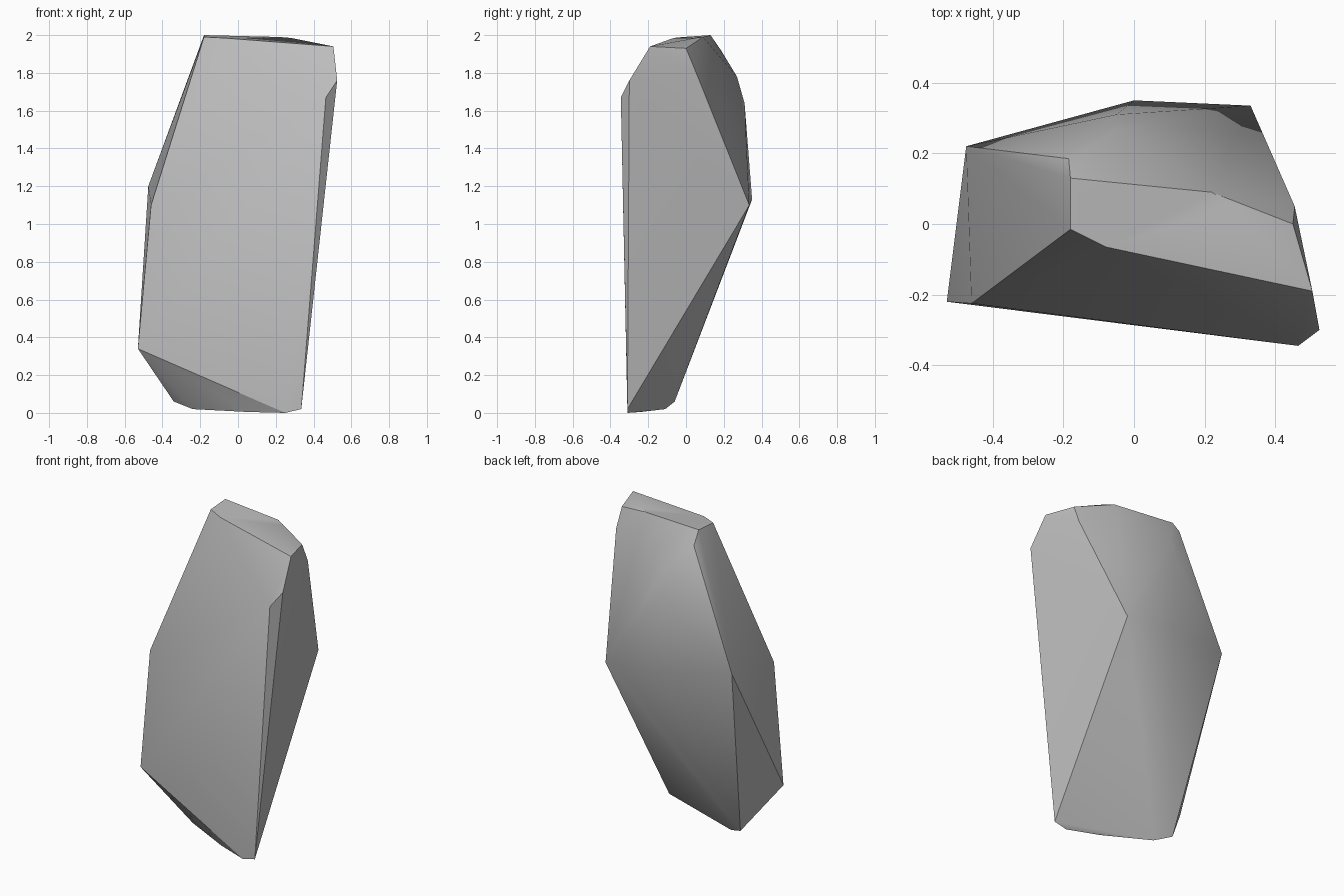
import bpy
import bmesh
import math

# Remove the default object only
default_cube = bpy.data.objects.get("Cube")
if default_cube:
    bpy.data.objects.remove(default_cube, do_unlink=True)


def make_material(name, colour):
    material = bpy.data.materials.new(name)
    material.use_nodes = True
    material.diffuse_color = colour
    for node in material.node_tree.nodes:
        if node.type == "BSDF_PRINCIPLED":
            node.inputs["Base Color"].default_value = colour
            node.inputs["Roughness"].default_value = 0.8
    return material


def convex_stone(name, corner_groups, material, smooth_angle):
    """Wrap the chipped corners in a convex skin, smooth over shallow edges."""
    bm = bmesh.new()
    for group in corner_groups:
        for corner in group:
            bm.verts.new(corner)
    result = bmesh.ops.convex_hull(bm, input=bm.verts[:])
    leftover = set(result["geom_interior"]) | set(result["geom_unused"])
    loose = [item for item in leftover if isinstance(item, bmesh.types.BMVert)]
    bmesh.ops.delete(bm, geom=loose, context="VERTS")
    bmesh.ops.recalc_face_normals(bm, faces=bm.faces[:])

    mesh = bpy.data.meshes.new(name)
    bm.to_mesh(mesh)
    bm.free()
    mesh.materials.append(material)
    stone = bpy.data.objects.new(name, mesh)
    bpy.context.collection.objects.link(stone)

    bpy.ops.object.select_all(action="DESELECT")
    bpy.context.view_layer.objects.active = stone
    stone.select_set(True)
    bpy.ops.object.shade_smooth_by_angle(angle=smooth_angle)
    return stone


# Tilted crown facet at the top
crown = [
    (-.18, .13, 2), (-.18, -.015, 1.99), (-.08, -.065, 1.985),
    (.505, -.19, 1.94), (.45, 0, 1.93), (.28, .05, 1.985), (.22, .09, 1.99),
]

# Chipped shoulders just below the crown, front then back
shoulders = [
    (.525, -.3, 1.76), (.465, -.345, 1.67), (.455, .05, 1.81),
    (-.185, .185, 1.92), (-.05, .27, 1.78), (-.05, .31, 1.64),
]

# Widest ring around the middle
waist = [
    (-.475, .22, 1.2), (-.46, -.225, 1.1), (0, .35, 1.13), (.33, .335, 1.1),
]

# Narrow foot, with the low corner on one side
foot = [
    (-.53, -.22, .34), (-.34, -.06, .06), (-.24, -.11, .02),
    (.05, -.24, .005), (.25, -.31, 0), (.335, -.31, .02),
]

stone_grey = make_material("stone grey", (.5, .5, .5, 1))
convex_stone("rock", [crown, shoulders, waist, foot], stone_grey, math.radians(30))
